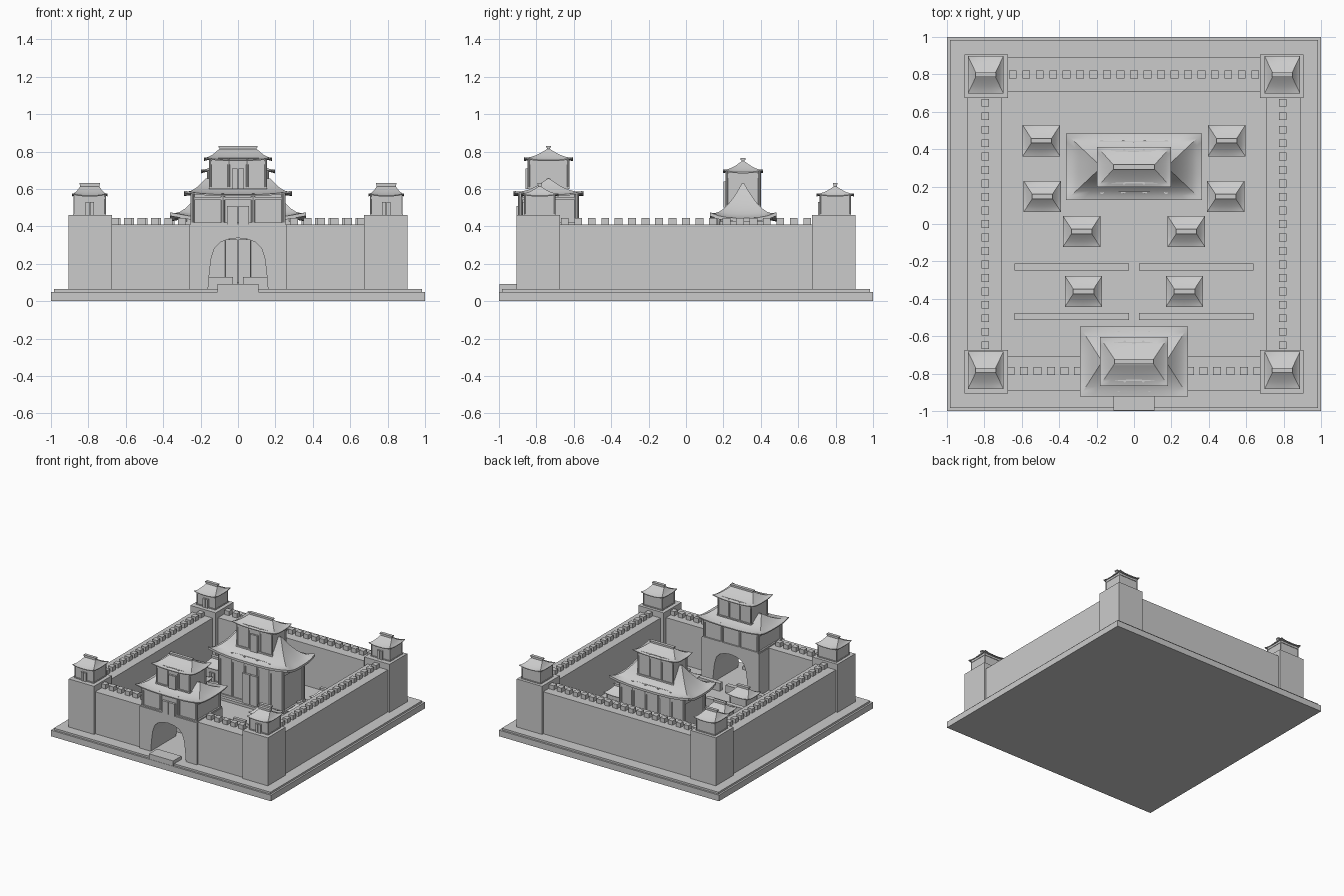
import bpy, bmesh
from mathutils import Matrix, Vector

cube = bpy.data.objects.get("Cube")
if cube:
    bpy.data.objects.remove(cube)

stone = bpy.data.materials.new("light_stone")
stone.use_nodes = True
GREY = (0.6, 0.6, 0.6, 1)
stone.diffuse_color = GREY
stone.node_tree.nodes["Principled BSDF"].inputs["Base Color"].default_value = GREY


def finish(name, bm, smooth=False):
    bmesh.ops.recalc_face_normals(bm, faces=bm.faces)
    mesh = bpy.data.meshes.new(name)
    bm.to_mesh(mesh)
    bm.free()
    mesh.materials.append(stone)
    obj = bpy.data.objects.new(name, mesh)
    bpy.context.collection.objects.link(obj)
    if smooth:
        bpy.ops.object.select_all(action="DESELECT")
        obj.select_set(True)
        bpy.context.view_layer.objects.active = obj
        bpy.ops.object.shade_smooth_by_angle(angle=0.6)
    return obj


def boxes(name, items):
    """Each item: centre x, centre y, half x, half y, bottom z, top z."""
    bm = bmesh.new()
    for x, y, hx, hy, z0, z1 in items:
        m = Matrix.Translation((x, y, (z0 + z1) / 2)) @ Matrix.Diagonal((2 * hx, 2 * hy, z1 - z0, 1))
        bmesh.ops.create_cube(bm, size=1, matrix=m)
    return finish(name, bm)


def roof(name, x, y, ex, ey, ridge, z0, z1, lift, power=1.6, seg=8, steps=7):
    """Concave hipped roof with upturned corners, closed underneath."""
    bm = bmesh.new()
    corners = [(-1, -1), (1, -1), (1, 1), (-1, 1)]

    def ring(t, drop=0):
        hx, hy = ex + (ridge - ex) * t, ey + (0.006 - ey) * t
        verts = []
        for k in range(4):
            a, b = Vector(corners[k]), Vector(corners[(k + 1) % 4])
            for i in range(seg):
                p = a.lerp(b, i / seg)
                up = lift * abs(2 * i / seg - 1) ** 3 * (1 - t) ** 3
                verts.append(bm.verts.new((x + p.x * hx, y + p.y * hy,
                                           z0 + (z1 - z0) * t ** power + up - drop)))
        return verts

    thick = (z1 - z0) * 0.1
    rings = [ring(0.25, thick * 1.5), ring(0, thick)] + [ring(s / steps) for s in range(steps + 1)]
    n = 4 * seg
    for lo, hi in zip(rings, rings[1:]):
        for i in range(n):
            j = (i + 1) % n
            bm.faces.new((lo[i], lo[j], hi[j], hi[i]))
    bm.faces.new(rings[-1])
    bm.faces.new(rings[0])
    return finish(name, bm, True)


def ridge_cap(name, x, y, half, z0, z1):
    """Ridge beam with a slightly wider top course."""
    zm = z0 + (z1 - z0) * 0.6
    boxes(name, [(x, y, half * 0.94, 0.009, z0 - 0.01, zm), (x, y, half, 0.013, zm, z1)])


def hall(name, x, y, hx, hy, z0, z1, door, door_top, columns):
    """Walls, base and lintel courses, corner and bay columns, and doors."""
    h = z1 - z0
    boxes(name + "_walls", [(x, y, hx * 0.95, hy * 0.93, z0, z1)])
    boxes(name + "_beams", [(x, y, hx, hy, z0, z0 + h * 0.06),
                            (x, y, hx * 0.985, hy * 0.98, z1 - h * 0.2, z1 - h * 0.1)])
    r = hx * 0.045
    bm = bmesh.new()
    for i in range(columns):
        px = x + (hx - r) * (2 * i / (columns - 1) - 1)
        for py in (y - hy + r, y + hy - r):
            bmesh.ops.create_cone(bm, cap_ends=True, segments=10, radius1=r, radius2=r, depth=h,
                                  matrix=Matrix.Translation((px, py, (z0 + z1) / 2)))
    finish(name + "_columns", bm, True)
    boxes(name + "_doors", [(x + s * door / 2, y - hy, door / 2 - 0.002, 0.009, z0, door_top)
                            for s in (-1, 1)])


def pavilion(name, x, y, z, body, eave_x, eave_y):
    """Small one-storey building used on the corners and in the courtyard."""
    hall(name, x, y, body, body * 0.95, z, z + 0.108, 0.025, z + 0.07, 2)
    roof(name + "_roof", x, y, eave_x, eave_y, 0.05, z + 0.105, z + 0.155, 0.012, 1.35, 6, 5)
    ridge_cap(name + "_ridge", x, y, 0.055, z + 0.15, z + 0.172)


# Ground slab and entrance step
G = 0.065
boxes("base_slab", [(0, 0, 1, 1, 0, 0.05)])
boxes("base_terrace", [(0, 0, 0.985, 0.985, 0.05, G)])
boxes("entrance_step", [(0, -0.945, 0.11, 0.053, 0.05, 0.093)])

# Perimeter walls
W = 0.41
boxes("side_walls", [(s * 0.797, 0, 0.092, 0.69, G, W) for s in (-1, 1)])
boxes("back_wall", [(0, 0.797, 0.69, 0.092, G, W)])
boxes("front_walls", [(s * 0.47, -0.797, 0.22, 0.092, G, W) for s in (-1, 1)])

# Battlements
boxes("side_merlons", [(s * 0.795, -0.648 + 0.072 * i, 0.021, 0.021, W, 0.445)
                       for s in (-1, 1) for i in range(19)])
boxes("back_merlons", [(0.072 * i, 0.8, 0.021, 0.021, W, 0.445) for i in range(-9, 10)])
boxes("front_merlons", [(s * (0.3 + 0.072 * i), -0.785, 0.021, 0.021, W, 0.445)
                        for s in (-1, 1) for i in range(6)])

# Corner towers with their pavilions
for sx, lr in ((1, "left"), (-1, "right")):
    for sy, fb in ((-1, "front"), (1, "back")):
        tag = fb + "_" + lr
        boxes(tag + "_tower", [(sx * 0.79, sy * 0.79, 0.115, 0.115, G, 0.46)])
        pavilion(tag + "_turret", sx * 0.793, sy * 0.79 + 0.008, 0.46, 0.088, 0.095, 0.1)

# Gate block with an arched passage
GY = -0.735
half_arch = [(0.16, G), (0.152, 0.16), (0.143, 0.23), (0.125, 0.285), (0.095, 0.315), (0.05, 0.332)]
arch = half_arch + [(0, 0.338)] + [(-px, pz) for px, pz in reversed(half_arch)]
outline = [(-0.26, G), (-0.26, W), (0.26, W), (0.26, G)] + arch
bm = bmesh.new()
face = bm.faces.new([bm.verts.new((px, GY - 0.17, pz)) for px, pz in outline])
grown = bmesh.ops.extrude_face_region(bm, geom=[face])
moved = [v for v in grown["geom"] if isinstance(v, bmesh.types.BMVert)]
bmesh.ops.translate(bm, verts=moved, vec=(0, 0.33, 0))
finish("gate_block", bm)

# Gatehouse, two storeys
hall("gate_lower", 0, GY, 0.255, 0.162, W, 0.575, 0.06, 0.51, 4)
roof("gate_lower_roof", 0, GY, 0.29, 0.187, 0.175, 0.57, 0.655, 0.02)
hall("gate_upper", 0, GY, 0.155, 0.113, 0.6, 0.765, 0.035, 0.71, 4)
roof("gate_upper_roof", 0, GY, 0.183, 0.13, 0.1, 0.755, 0.815, 0.015, 1.35)
ridge_cap("gate_ridge", 0, GY, 0.105, 0.808, 0.83)

# Main hall, two storeys
HY = 0.305
boxes("main_plinth", [(0, HY, 0.33, 0.17, G, 0.085)])
hall("main_lower", 0, HY, 0.3, 0.145, 0.08, 0.465, 0.07, 0.33, 6)
roof("main_lower_roof", 0, HY, 0.363, 0.178, 0.18, 0.445, 0.63, 0.03, 1.7)
hall("main_upper", 0, HY, 0.165, 0.095, 0.5, 0.7, 0.035, 0.64, 4)
roof("main_upper_roof", 0, HY, 0.197, 0.108, 0.105, 0.69, 0.75, 0.015, 1.35)
ridge_cap("main_ridge", 0, HY, 0.11, 0.743, 0.765)

# Courtyard houses
spots = [(0.495, 0.445), (0.49, 0.147), (0.28, -0.04), (0.27, -0.36)]
for i, (px, py) in enumerate(spots):
    for s, lr in ((1, "left"), (-1, "right")):
        pavilion("house_%s_%d" % (lr, i + 1), s * px, py, G, 0.078, 0.1, 0.083)

# Low courtyard walls, each with a central opening
boxes("courtyard_walls", [(s * 0.333, py, 0.307, 0.019, G, 0.13)
                          for s in (-1, 1) for py in (-0.23, -0.495)])
